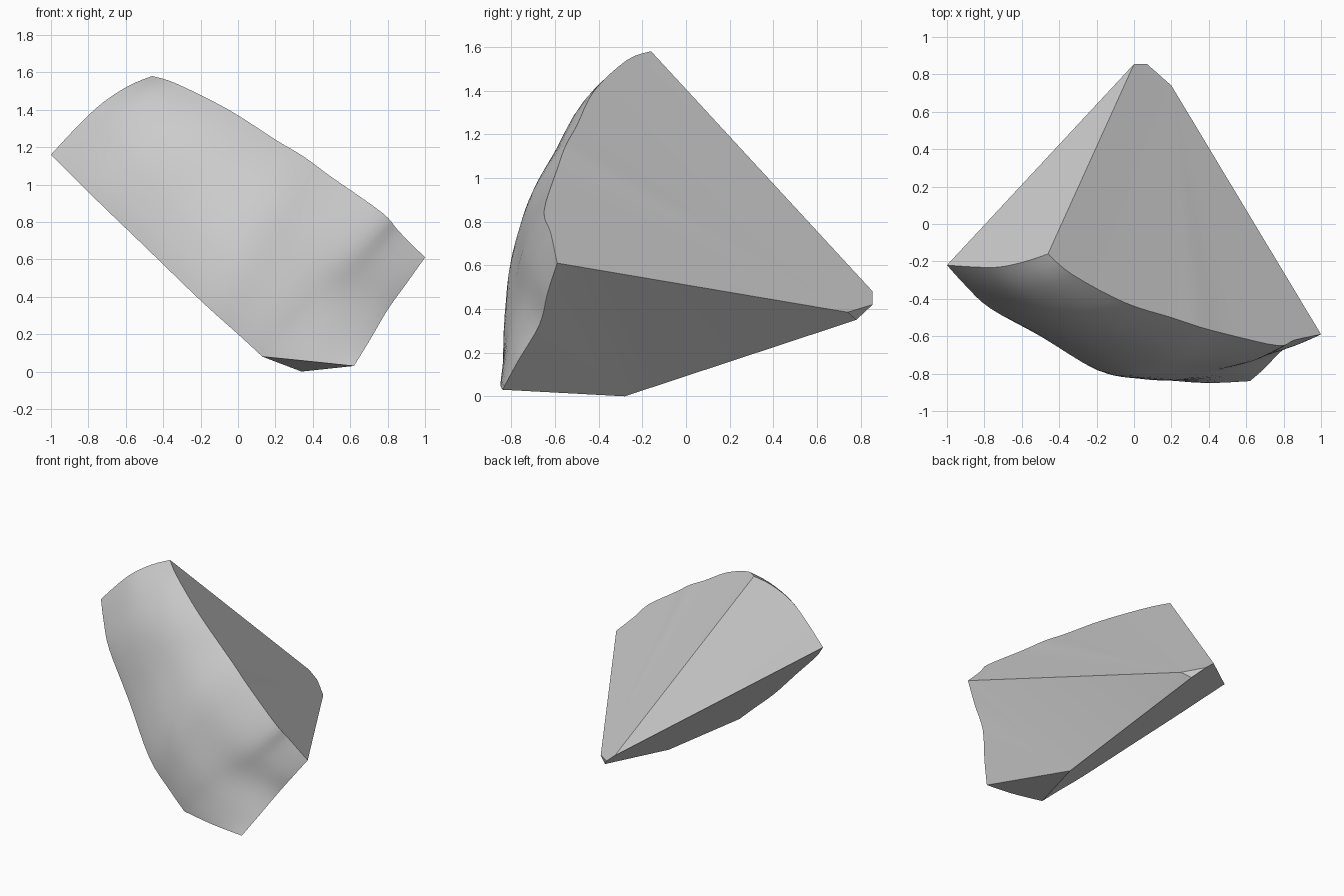
import bpy, bmesh, math
from mathutils import Vector

cube = bpy.data.objects.get("Cube")
if cube:
    bpy.data.objects.remove(cube)

STEPS = 4      # subdivisions per curve segment
BULGE = 0.09   # outward swell of the curved front


def smooth_path(points):
    """Catmull-Rom curve through the given points."""
    p = [Vector(q) for q in points]
    p = [p[0]] + p + [p[-1]]
    path = []
    for a, b, c, d in zip(p, p[1:], p[2:], p[3:]):
        for s in range(STEPS):
            t = s / STEPS
            path.append(0.5 * (2 * b + (c - a) * t
                               + (2 * a - 5 * b + 4 * c - d) * t ** 2
                               + (3 * b - a - 3 * c + d) * t ** 3))
    return path + [p[-1]]


# Corners of the curved front
left, peak = (-1, -.22, 1.16), (-.46, -.16, 1.58)
right, foot = (1, -.59, .61), (.62, -.84, .03)

# Four rims of the curved front
top_rim = smooth_path([peak, (-.33, -.27, 1.54), (-.05, -.42, 1.4), (.2, -.5, 1.24),
                       (.35, -.55, 1.15), (.5, -.59, 1.04), (.77, -.65, .85),
                       (.86, -.62, .75), right])
low_a = smooth_path([left, (-.9, -.33, 1.06), (-.77, -.45, .93), (-.5, -.6, .67),
                     (-.2, -.78, .38), (0, -.82, .2), (.13, -.83, .08)])
low_b = smooth_path([low_a[-1], (.38, -.85, .055), foot])
low_rim = low_a + low_b[1:]
left_rim = smooth_path([left, (-.85, -.23, 1.32), (-.72, -.23, 1.44),
                        (-.58, -.2, 1.53), peak])
right_rim = smooth_path([foot, (.7, -.77, .16), (.8, -.67, .33),
                         (.9, -.635, .47), right])

bm = bmesh.new()
nu, nv = len(top_rim) - 1, len(left_rim) - 1


def patch_point(i, j):
    """Surface blended between the four rims, swelling forward."""
    u, v = i / nu, j / nv
    p = (low_rim[i] * (1 - v) + top_rim[i] * v
         + left_rim[j] * (1 - u) + right_rim[j] * u
         - (low_rim[0] * (1 - u) + low_rim[-1] * u) * (1 - v)
         - (top_rim[0] * (1 - u) + top_rim[-1] * u) * v)
    p.y -= BULGE * math.sin(math.pi * u) * math.sin(math.pi * v)
    return p


# Curved front surface
grid = [[bm.verts.new(patch_point(i, j)) for j in range(nv + 1)] for i in range(nu + 1)]
for i in range(nu):
    for j in range(nv):
        bm.faces.new((grid[i][j], grid[i + 1][j], grid[i + 1][j + 1], grid[i][j + 1]))

# Small blunt tip at the back, and the lowest corner
tip_top, tip_mid, tip_side, tip_low, base = [bm.verts.new(c) for c in (
    (0, .855, .48), (.07, .855, .42), (.2, .74, .385), (.136, .78, .35), (.34, -.28, 0))]

# Flat cut faces running from the rims to the tip
low = [column[0] for column in grid]
top = [column[-1] for column in grid]
knee = len(low_a) - 1
for loop in (top + [tip_side, tip_mid, tip_top],
             grid[0] + [tip_top],
             grid[-1] + [tip_side, tip_low, base],
             low[:knee + 1] + [base, tip_low, tip_mid, tip_top],
             low[knee:] + [base],
             [tip_mid, tip_side, tip_low]):
    face = bm.faces.new(loop)
    bmesh.ops.triangulate(bm, faces=[face])
bmesh.ops.recalc_face_normals(bm, faces=bm.faces[:])

mesh = bpy.data.meshes.new("rock_fragment")
bm.to_mesh(mesh)
bm.free()
rock = bpy.data.objects.new("rock_fragment", mesh)
bpy.context.collection.objects.link(rock)

# Plain grey stone
grey = bpy.data.materials.new("stone_grey")
grey.use_nodes = True
color = (.6, .6, .6, 1)
grey.diffuse_color = color
grey.node_tree.nodes["Principled BSDF"].inputs["Base Color"].default_value = color
mesh.materials.append(grey)

bpy.ops.object.select_all(action='DESELECT')
rock.select_set(True)
bpy.context.view_layer.objects.active = rock
bpy.ops.object.shade_smooth_by_angle(angle=math.radians(30))
